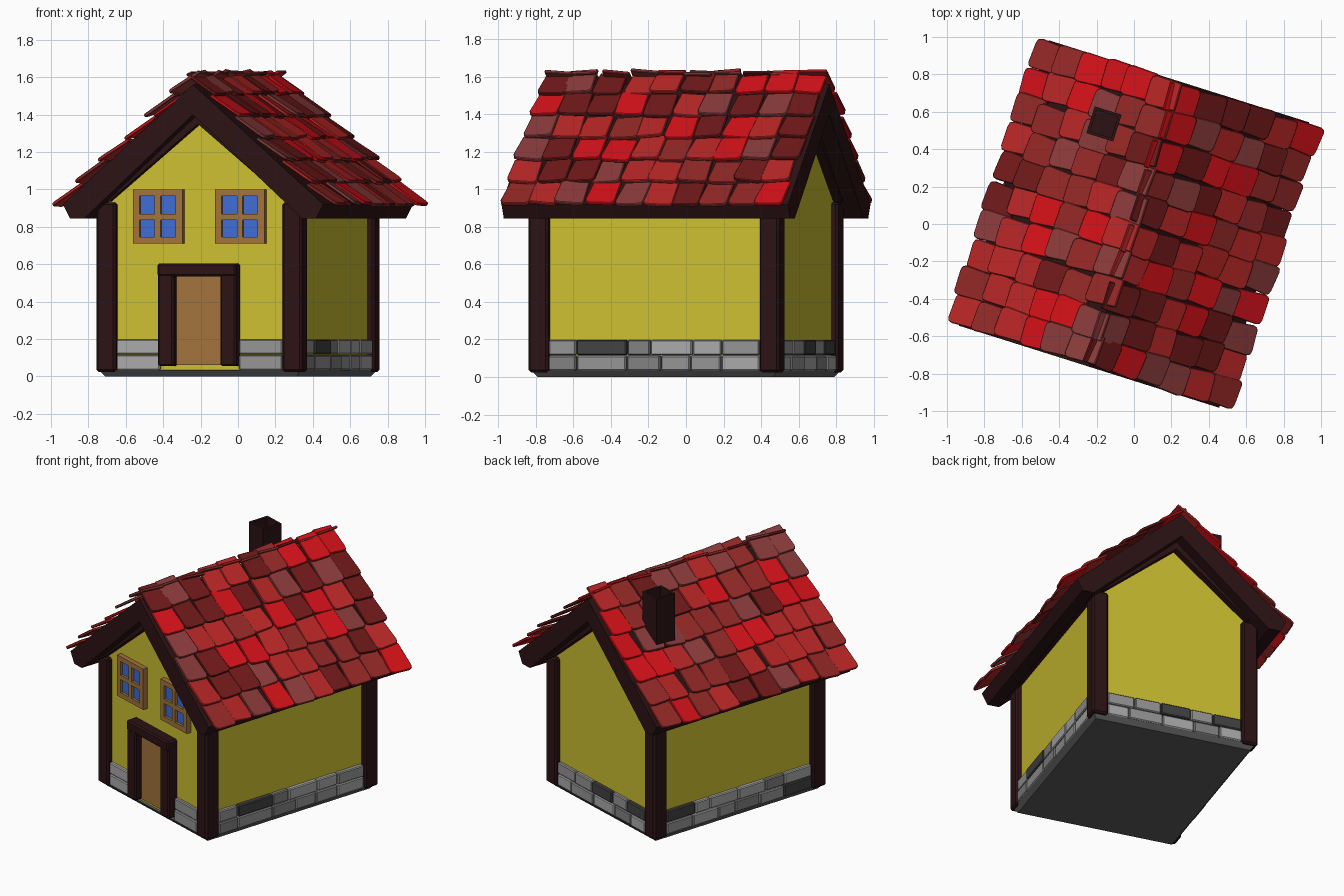
import bpy, bmesh, math, random
from mathutils import Matrix, Vector

if "Cube" in bpy.data.objects:
    bpy.data.objects.remove(bpy.data.objects["Cube"])

random.seed(4)
YAW = Matrix.Rotation(math.radians(-17.5), 4, 'Z')   # whole house is turned


def material(name, r, g, b):
    m = bpy.data.materials.new(name)
    m.diffuse_color = (r, g, b, 1)
    m.use_nodes = True
    m.node_tree.nodes["Principled BSDF"].inputs["Base Color"].default_value = m.diffuse_color
    return m


TIMBER = material("dark_timber", .025, .006, .007)
WALL = material("yellow_plaster", .6, .52, .03)
WOOD = material("light_wood", .36, .17, .045)
GLASS = material("blue_glass", .05, .15, .65)
SLAB = material("slab_grey", .11, .11, .11)
STONES = [material("stone_%d" % i, v, v, v) for i, v in enumerate((.4, .3, .22, .055))]
REDS = [material("tile_%d" % i, *c) for i, c in enumerate((
    (.68, .006, .01), (.5, .02, .02), (.3, .022, .02), (.17, .01, .01), (.27, .045, .045)))]


def finish(name, bm, mats, bevel=0):
    bmesh.ops.recalc_face_normals(bm, faces=bm.faces)
    me = bpy.data.meshes.new(name)
    bm.to_mesh(me)
    bm.free()
    ob = bpy.data.objects.new(name, me)
    bpy.context.collection.objects.link(ob)
    for m in mats:
        me.materials.append(m)
    ob.matrix_world = YAW
    if bevel:
        mod = ob.modifiers.new("bevel", 'BEVEL')
        mod.width = bevel
        mod.segments = 1
    return ob


def add_box(bm, x0, x1, y0, y1, z0, z1, mat=0):
    m = Matrix.Translation(((x0 + x1) / 2, (y0 + y1) / 2, (z0 + z1) / 2)) \
        @ Matrix.Diagonal((abs(x1 - x0), abs(y1 - y0), abs(z1 - z0), 1))
    vs = bmesh.ops.create_cube(bm, size=1, matrix=m)["verts"]
    for f in {f for v in vs for f in v.link_faces}:
        f.material_index = mat
    return vs


def boxes(name, mats, bevel, *dims):
    bm = bmesh.new()
    for d in dims:
        add_box(bm, *d)
    return finish(name, bm, mats, bevel)


def add_prism(bm, pts, offset, mat=0):
    """Extrude a closed outline of 3D points by an offset vector."""
    f = bm.faces.new([bm.verts.new(p) for p in pts])
    new = bmesh.ops.extrude_face_region(bm, geom=[f])["geom"]
    vs = [g for g in new if isinstance(g, bmesh.types.BMVert)]
    bmesh.ops.translate(bm, verts=vs, vec=offset)
    for face in {k for v in vs for k in v.link_faces} | {f}:
        face.material_index = mat


def gable_prism(name, half, y0, y1, mat, bevel=0):
    """Profile given for x >= 0 and mirrored, extruded along the ridge."""
    pts = half + [(-x, z) for x, z in reversed(half) if x > 0]
    bm = bmesh.new()
    add_prism(bm, [(x, y0, z) for x, z in pts], Vector((0, y1 - y0, 0)))
    return finish(name, bm, [mat], bevel)


def chevron(name, outer, inner, y0, y1, mat):
    pts = [(-x, z) for x, z in reversed(outer) if x] + outer
    pts += list(reversed(inner)) + [(-x, z) for x, z in inner if x]
    bm = bmesh.new()
    add_prism(bm, [(x, y0, z) for x, z in pts], Vector((0, y1 - y0, 0)))
    return finish(name, bm, [mat])


# Base slab with chamfered underside
bm = bmesh.new()
for v in add_box(bm, -.565, .565, -.685, .685, 0, .035):
    if v.co.z < .01:
        v.co.x *= .95
        v.co.y *= .96
finish("base_slab", bm, [SLAB])

# Plastered walls with gables
gable_prism("walls", [(0, 1.42), (.54, .93), (.54, .03)], -.665, .665, WALL)

# Corner posts
for sx, nx in ((-1, "left"), (1, "right")):
    for sy, ny in ((-1, "front"), (1, "back")):
        boxes("post_%s_%s" % (ny, nx), [TIMBER], .012,
              (sx * .467, sx * .577, sy * .59, sy * .70, .025, .93))

# Stone courses round the foot of the walls, open at the door
bm = bmesh.new()


def stone_row(a, b, z, along_x, side):
    n = max(1, round((b - a) / .19))
    cuts = [a] + [a + (b - a) * (i + random.uniform(-.25, .25)) / n for i in range(1, n)] + [b]
    for p, q in zip(cuts, cuts[1:]):
        d = random.uniform(-.004, .004)
        span, c = (p + .003, q - .003), random.choice((0, 0, 1, 1, 2, 3))
        if along_x:
            add_box(bm, *span, side * .65, side * (.69 + d), z, z + .079, c)
        else:
            add_box(bm, side * .52, side * (.568 + d), *span, z, z + .079, c)


for z in (.035, .118):
    stone_row(-.467, -.22, z, True, -1)
    stone_row(.22, .467, z, True, -1)
    stone_row(-.467, .467, z, True, 1)
    for s in (-1, 1):
        stone_row(-.59, .59, z, False, s)
finish("foundation_stones", bm, STONES, .006)

# Door and its timber frame
boxes("door", [WOOD], 0, (-.14, .14, -.685, -.65, .06, .55))
boxes("door_frame", [TIMBER], .01,
      (-.22, -.13, -.735, -.65, .055, .56), (.13, .22, -.735, -.65, .055, .56),
      (-.22, .22, -.74, -.65, .535, .605))

# Windows with four panes
for cx, side in ((-.23, "left"), (.23, "right")):
    bars = [(cx + o - w, cx + o + w, -.70, -.65, .71, 1.0)
            for o, w in ((-.12, .019), (0, .016), (.12, .019))]
    bars += [(cx - .138, cx + .138, -.699, -.65, z0, z1)
             for z0, z1 in ((.71, .745), (.837, .868), (.965, 1.0))]
    boxes("window_frame_" + side, [WOOD], 0, *bars)
    boxes("window_glass_" + side, [GLASS], 0, (cx - .13, cx + .13, -.682, -.65, .72, .99))

# Timber roof deck with eaves, and gable trim
chevron("roof_deck", [(0, 1.56), (.73, .92), (.69, .845)],
        [(0, 1.40), (.61, .845)], -.80, .80, TIMBER)
for s, n in ((-1, "front"), (1, "back")):
    chevron("gable_trim_" + n, [(0, 1.45), (.56, .94)],
            [(0, 1.35), (.5, .935)], s * .655, s * .715, TIMBER)

# Roof tiles: six overlapping rows a side, each tile slightly crooked
TILT = math.atan(.67)
OUTLINE = [(-.076, .205), (.076, .205), (.083, .03), (.076, .007),
           (.058, 0), (-.05, .004), (-.074, .012), (-.083, .04)]
for s, n in ((-1, "left"), (1, "right")):
    bm = bmesh.new()
    for row in range(6):
        for col in range(10):
            t = bmesh.new()
            add_prism(t, [(x, y, 0) for x, y in OUTLINE], Vector((0, 0, .018)),
                      random.randrange(5))
            x = .80 - row * .132 + random.uniform(-.02, .012)
            y = -.717 + col * .1593 + random.uniform(-.012, .012)
            z = .91 + row * .118 + random.uniform(-.006, .008)
            # tile's own length axis runs up the slope, toward the ridge
            m = Matrix.Translation((s * x, y, z)) \
                @ Matrix.Rotation(s * math.pi / 2, 4, 'Z') \
                @ Matrix.Rotation(TILT + random.uniform(-.03, .03), 4, 'X') \
                @ Matrix.Rotation(random.uniform(-.09, .09), 4, 'Y') \
                @ Matrix.Rotation(random.uniform(-.05, .05), 4, 'Z')
            t.transform(m)
            me = bpy.data.meshes.new("tmp")
            t.to_mesh(me)
            t.free()
            bm.from_mesh(me)
            bpy.data.meshes.remove(me)
    finish("roof_tiles_" + n, bm, REDS, .004)

# Chimney with hollow top
bm = bmesh.new()
add_box(bm, -.389, -.239, .387, .537, 1.1, 1.63)
bm.faces.ensure_lookup_table()
top = max(bm.faces, key=lambda f: f.calc_center_median().z)
bmesh.ops.inset_region(bm, faces=[top], thickness=.022)
hole = bmesh.ops.extrude_face_region(bm, geom=[top])["geom"]
bmesh.ops.translate(bm, vec=(0, 0, -.08),
                    verts=[g for g in hole if isinstance(g, bmesh.types.BMVert)])
bmesh.ops.delete(bm, geom=[f for f in [top] if f.is_valid], context='FACES_ONLY')
finish("chimney", bm, [TIMBER])
